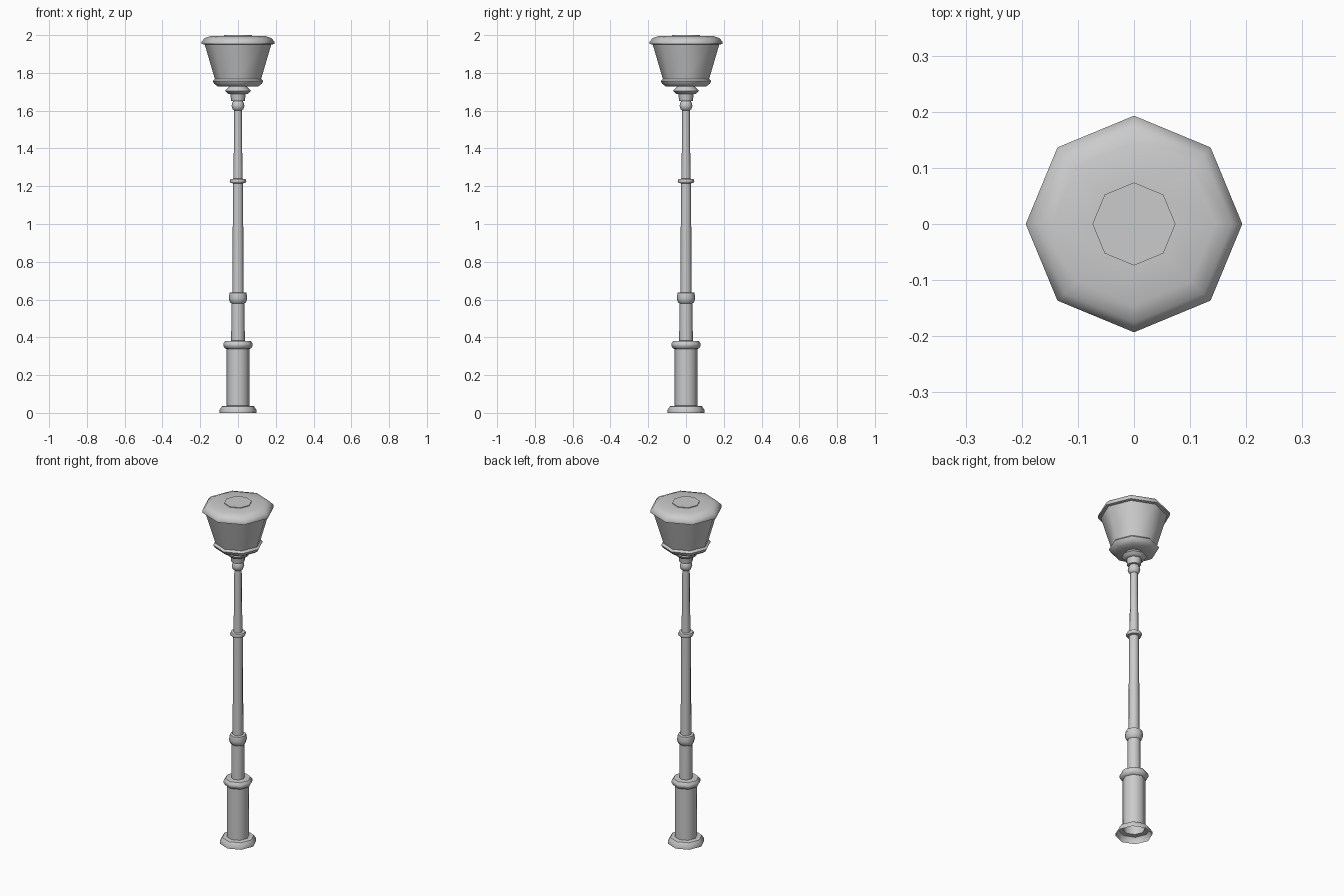
import bpy, bmesh, math

cube = bpy.data.objects.get("Cube")
if cube:
    bpy.data.objects.remove(cube, do_unlink=True)

SIDES = 8

metal = bpy.data.materials.new("light grey metal")
metal.use_nodes = True
grey = (0.6, 0.6, 0.6, 1)
metal.diffuse_color = grey
metal.node_tree.nodes["Principled BSDF"].inputs["Base Color"].default_value = grey


def lathe(name, profile, cap_top=False):
    """Spin (radius, height) points into an eight-sided part."""
    bm = bmesh.new()
    rings = []
    for r, z in profile:
        angles = [math.tau * i / SIDES for i in range(SIDES)]
        rings.append([bm.verts.new((r * math.cos(a), r * math.sin(a), z)) for a in angles])
    for low, high in zip(rings, rings[1:]):
        for i in range(SIDES):
            j = (i + 1) % SIDES
            bm.faces.new((low[i], low[j], high[j], high[i]))
    if cap_top:
        bm.faces.new(rings[-1])
    mesh = bpy.data.meshes.new(name)
    bm.to_mesh(mesh)
    bm.free()
    mesh.materials.append(metal)
    mesh.shade_smooth()
    mesh.set_sharp_from_angle(angle=math.radians(50))
    obj = bpy.data.objects.new(name, mesh)
    bpy.context.collection.objects.link(obj)
    return obj


# Hollow foot and pedestal
lathe("foot", [(.098, 0), (.098, .016), (.085, .035), (.06, .038)])
lathe("pedestal", [(.06, .038), (.06, .34)])
lathe("pedestal_collar", [(.06, .338), (.07, .342), (.078, .356), (.078, .366),
                          (.068, .38), (.035, .382)])

# Stepped post with its collars
lathe("lower_post", [(.036, .382), (.035, .58)])
lathe("lower_knob", [(.035, .58), (.043, .587), (.049, .608), (.044, .636), (.029, .638)])
lathe("middle_post", [(.029, .638), (.027, 1.217)])
lathe("middle_collar", [(.027, 1.215), (.04, 1.218), (.044, 1.227), (.04, 1.238), (.023, 1.24)])
lathe("upper_post", [(.024, 1.24), (.02, 1.605)])
lathe("upper_knob", [(.02, 1.602), (.028, 1.607), (.034, 1.625), (.03, 1.643), (.026, 1.65)])

# Lamp holder
lathe("lamp_socket", [(.026, 1.65), (.036, 1.652), (.041, 1.69)])
lathe("socket_ring", [(.041, 1.688), (.055, 1.69), (.068, 1.705), (.055, 1.718), (.048, 1.727)])

# Lamp with its tray, shade and lid
lathe("lamp_tray", [(.048, 1.727), (.105, 1.727), (.126, 1.742), (.134, 1.757), (.123, 1.768)])
lathe("lamp_shade", [(.122, 1.766), (.177, 1.953)])
lathe("lamp_lid", [(.177, 1.95), (.193, 1.953), (.193, 1.966), (.175, 1.985),
                   (.145, 1.995), (.074, 1.996)])
lathe("lid_disc", [(.074, 1.994), (.074, 2.0)], cap_top=True)
